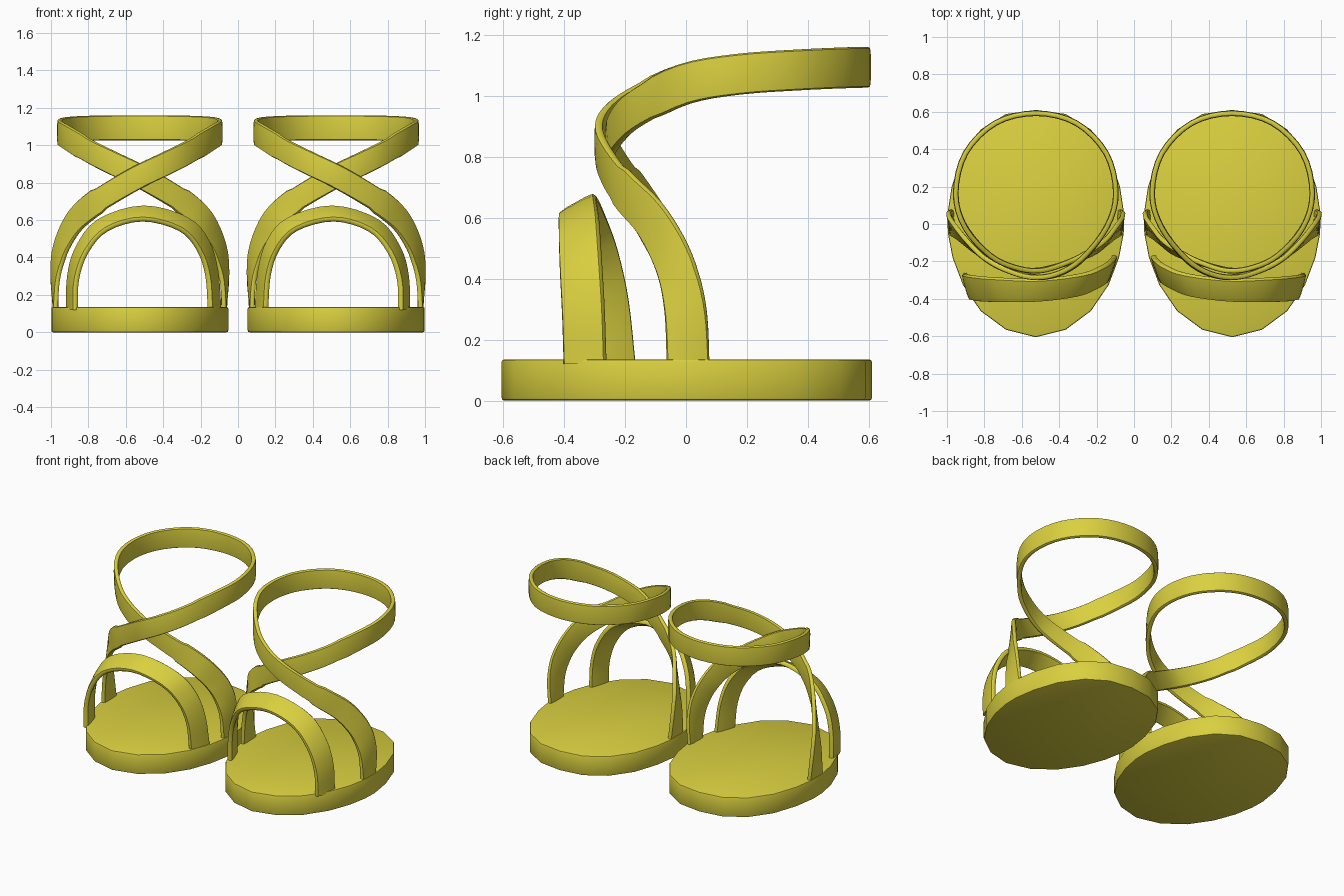
import bpy, bmesh, math
from mathutils import Vector

if "Cube" in bpy.data.objects:
    bpy.data.objects.remove(bpy.data.objects["Cube"])

yellow = bpy.data.materials.new("yellow")
yellow.diffuse_color = (0.70, 0.63, 0.05, 1)
yellow.use_nodes = True
yellow.node_tree.nodes["Principled BSDF"].inputs["Base Color"].default_value = yellow.diffuse_color
CX, CY = 0.525, 0.17          # axis of the ankle loop


def finish(name, bm, side):
    """Mirror to the chosen side and turn the bmesh into a smooth object."""
    for v in bm.verts:
        v.co.x *= side
    bmesh.ops.recalc_face_normals(bm, faces=bm.faces)
    mesh = bpy.data.meshes.new(name)
    bm.to_mesh(mesh)
    bm.free()
    mesh.materials.append(yellow)
    ob = bpy.data.objects.new(name, mesh)
    bpy.context.collection.objects.link(ob)
    bpy.ops.object.select_all(action='DESELECT')
    ob.select_set(True)
    bpy.context.view_layer.objects.active = ob
    bpy.ops.object.shade_smooth_by_angle(angle=math.radians(40))


def smooth_path(pts, steps=5):
    """Catmull-Rom curve through the points."""
    p = [Vector(q) for q in pts]
    p = [2 * p[0] - p[1]] + p + [2 * p[-1] - p[-2]]
    out = []
    for i in range(1, len(p) - 2):
        a, b, c, d = p[i - 1:i + 3]
        for k in range(steps):
            t = k / steps
            out.append(0.5 * (2 * b + (c - a) * t + (2 * a - 5 * b + 4 * c - d) * t * t
                              + (3 * b - a - 3 * c + d) * t ** 3))
    return out + [p[-2]]


def tangent(path, i):
    return (path[min(i + 1, len(path) - 1)] - path[max(i - 1, 0)]).normalized()


def strap(name, centres, halves, thick, side):
    """Loft a flat, round-edged band; halves are half-width vectors."""
    section = [(-1, -.3), (-.93, -.8), (-.5, -1), (.5, -1), (.93, -.8), (1, -.3),
               (1, .3), (.93, .8), (.5, 1), (-.5, 1), (-.93, .8), (-1, .3)]
    bm = bmesh.new()
    rings = []
    for i, (c, h) in enumerate(zip(centres, halves)):
        n = tangent(centres, i).cross(h).normalized() * thick / 2
        rings.append([bm.verts.new(c + h * u + n * v) for u, v in section])
    m = len(section)
    for a, b in zip(rings, rings[1:]):
        for j in range(m):
            bm.faces.new((a[j], a[(j + 1) % m], b[(j + 1) % m], b[j]))
    bm.faces.new(rings[0])
    bm.faces.new(rings[-1])
    finish(name, bm, side)


def sole(name, side):
    half = [(0, -.605), (.16, -.565), (.295, -.465), (.39, -.325), (.445, -.18), (.47, -.05),
            (.473, .05), (.45, .2), (.395, .365), (.295, .505), (.16, .588), (0, .61)]
    outline = half + [(-x, y) for x, y in half[-2:0:-1]]
    bm = bmesh.new()
    base = bm.faces.new([bm.verts.new((CX + x, y, 0)) for x, y in outline])
    top = bmesh.ops.extrude_face_region(bm, geom=[base])["geom"]
    bmesh.ops.translate(bm, verts=[g for g in top if isinstance(g, bmesh.types.BMVert)],
                        vec=(0, 0, .135))
    if base.is_valid is False or len([f for f in bm.faces if abs(f.normal.z) > .9]) < 2:
        bm.faces.ensure_lookup_table()
    rims = [e for e in bm.edges if abs(e.verts[0].co.z - e.verts[1].co.z) < .01]
    bmesh.ops.bevel(bm, geom=rims, offset=.009, segments=2, profile=.5, affect='EDGES')
    finish(name, bm, side)


# Toe strap: front edge and back edge, outer foot to inner foot
toe_front = [(.868, -.40, .12), (.862, -.405, .28), (.81, -.412, .43), (.70, -.415, .55),
             (.51, -.412, .602), (.31, -.385, .55), (.21, -.345, .44), (.163, -.318, .30),
             (.15, -.305, .12)]
toe_back = [(.908, -.262, .12), (.902, -.268, .30), (.86, -.277, .45), (.745, -.287, .595),
            (.505, -.295, .668), (.27, -.265, .605), (.165, -.225, .49), (.117, -.19, .33),
            (.10, -.167, .12)]

# Ankle strap: outer foot, crossing in front, round the inner side to the back
rise = [(.976, .007, .12), (.978, .0, .28), (.962, -.022, .40), (.928, -.06, .50),
        (.868, -.12, .60), (.78, -.195, .68), (.67, -.25, .752), (.525, -.285, .835),
        (.39, -.26, .90), (.265, -.175, .963), (.14, -.005, 1.038), (.097, .17, 1.07),
        (.15, .38, 1.085), (.31, .54, 1.092), (.525, .592, 1.093)]
# the second half mirrors the first and passes behind it at the crossing
fall = [(2 * CX - x, y + .035 * max(0, min(1, (-y - .12) / .1)), z) for x, y, z in rise[-2::-1]]

for side, label in ((1, "right"), (-1, "left")):
    sole(label + "_sole", side)

    f, b = smooth_path(toe_front, 4), smooth_path(toe_back, 4)
    strap(label + "_toe_strap", [(p + q) / 2 for p, q in zip(f, b)],
          [(q - p) / 2 for p, q in zip(f, b)], .035, side)

    path = smooth_path(rise + fall, 4)
    halves = []
    for i, p in enumerate(path):
        t = tangent(path, i)
        radial = Vector((p.x - CX, p.y - CY, 0)).normalized()
        if p.z < .4:           # feet stand square to the side of the sole
            radial = radial.lerp(Vector((math.copysign(1, p.x - CX), 0, 0)), (.4 - p.z) / .28)
        w = .067 if p.z > 1 else .062 if p.z > .7 else .07
        halves.append(radial.cross(t).normalized() * w)
    strap(label + "_ankle_strap", path, halves, .03, side)
